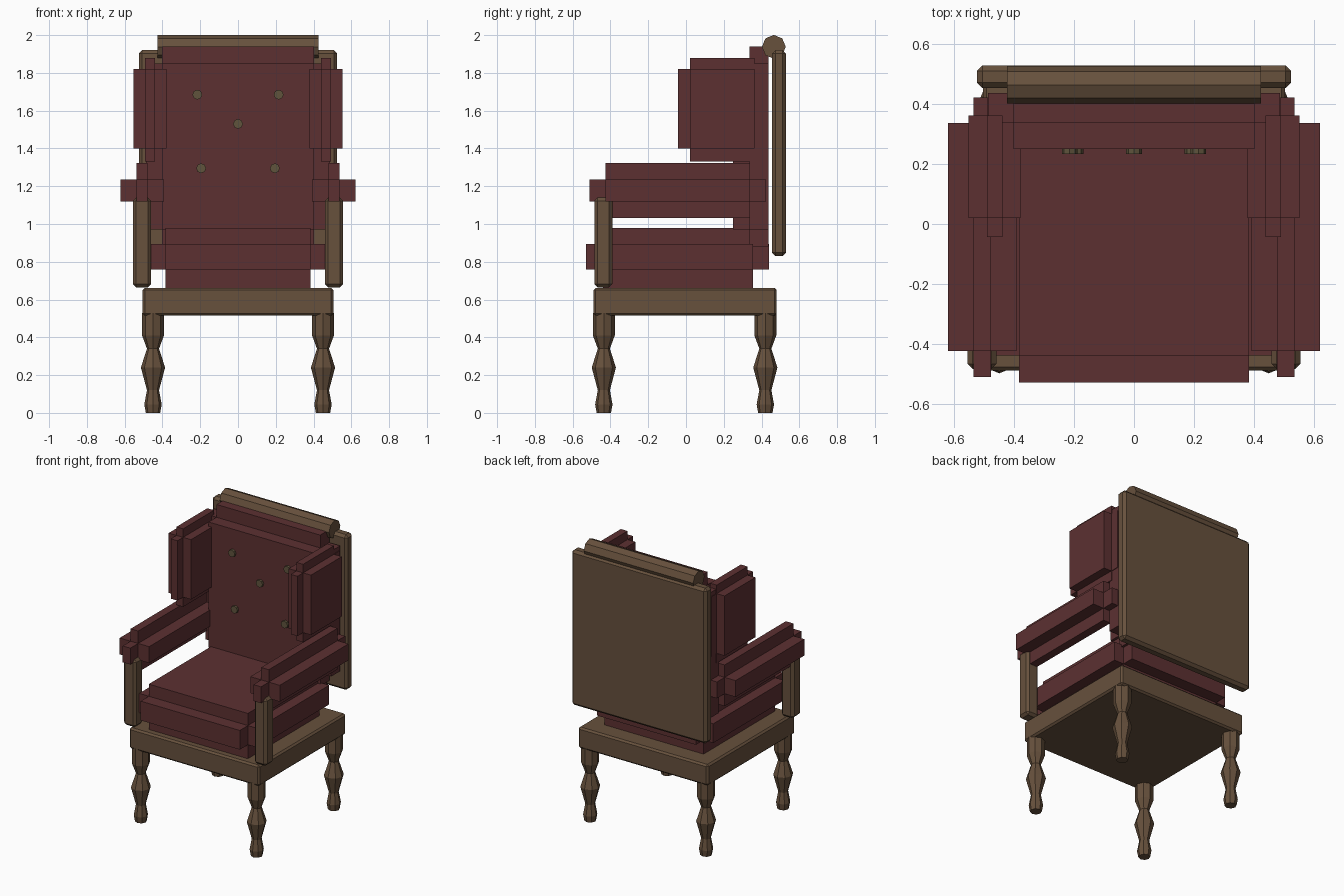
import bpy, bmesh, math
from mathutils import Matrix, Vector

cube = bpy.data.objects.get("Cube")
if cube:
    bpy.data.objects.remove(cube, do_unlink=True)


def material(name, rgb):
    m = bpy.data.materials.new(name)
    m.use_nodes = True
    m.diffuse_color = (*rgb, 1)
    m.node_tree.nodes["Principled BSDF"].inputs["Base Color"].default_value = (*rgb, 1)
    return m


wood = material("brown wood", (0.135, 0.082, 0.046))
fabric = material("dark red fabric", (0.107, 0.030, 0.031))
brass = material("dull brass", (0.115, 0.088, 0.046))


def finish(name, bm, mat):
    bmesh.ops.recalc_face_normals(bm, faces=bm.faces)
    mesh = bpy.data.meshes.new(name)
    bm.to_mesh(mesh)
    bm.free()
    mesh.materials.append(mat)
    obj = bpy.data.objects.new(name, mesh)
    bpy.context.collection.objects.link(obj)
    return obj


def add_box(bm, lo, hi):
    lo, hi = Vector(lo), Vector(hi)
    place = Matrix.Translation((lo + hi) / 2) @ Matrix.Diagonal((*(hi - lo), 1))
    bmesh.ops.create_cube(bm, size=1, matrix=place)


def block(name, lo, hi, bevel):
    """Wooden block with chamfered edges."""
    bm = bmesh.new()
    add_box(bm, lo, hi)
    bmesh.ops.bevel(bm, geom=bm.edges[:], offset=bevel, segments=1, affect='EDGES')
    return finish(name, bm, wood)


def cushion(name, lo, hi, puff):
    """Core box pushed outward along each axis in turn; puff is (low, high) per axis."""
    bm = bmesh.new()
    for axis, (down, up) in enumerate(puff):
        a, b = list(lo), list(hi)
        a[axis] -= down
        b[axis] += up
        add_box(bm, a, b)
    return finish(name, bm, fabric)


def rod(name, centre, radius, length, axis, mat, sides=8):
    bm = bmesh.new()
    turn = Matrix.Rotation(math.pi / 2, 4, axis)
    bmesh.ops.create_cone(bm, cap_ends=True, segments=sides, radius1=radius,
                          radius2=radius, depth=length,
                          matrix=Matrix.Translation(centre) @ turn)
    return finish(name, bm, mat)


def turned_leg(name, x, y):
    profile = [(0.038, 0), (0.046, 0.045), (0.032, 0.12), (0.064, 0.24),
               (0.032, 0.34), (0.058, 0.41), (0.058, 0.53)]
    sides = 8
    bm = bmesh.new()
    rings = []
    for r, z in profile:
        angles = [2 * math.pi * i / sides for i in range(sides)]
        rings.append([bm.verts.new((x + r * math.cos(a), y + r * math.sin(a), z))
                      for a in angles])
    for low, high in zip(rings, rings[1:]):
        for i in range(sides):
            j = (i + 1) % sides
            bm.faces.new((low[i], low[j], high[j], high[i]))
    bm.faces.new(rings[0])
    bm.faces.new(rings[-1])
    return finish(name, bm, wood)


# Wooden frame
block("seat_frame", (-0.505, -0.49, 0.515), (0.505, 0.48, 0.662), 0.012)
block("back_panel", (-0.525, 0.455, 0.83), (0.525, 0.53, 1.92), 0.018)
rod("top_rail", (0, 0.465, 1.938), 0.063, 0.85, 'Y', wood)

# Seat and back cushions
cushion("seat_cushion", (-0.385, -0.44, 0.76), (0.385, 0.355, 0.895),
        [(0.075, 0.075), (0.09, 0.085), (0.1, 0.085)])
cushion("back_cushion", (-0.403, 0.337, 0.97), (0.403, 0.437, 1.85),
        [(0.085, 0.085), (0.087, 0), (0.09, 0.09)])

# Mirrored parts
for side, s in (("left", 1), ("right", -1)):
    def span(x0, x1):
        return sorted((s * x0, s * x1))

    for place, y in (("front", -0.435), ("back", 0.42)):
        turned_leg(f"{place}_{side}_leg", s * 0.45, y)

    a, b = span(0.46, 0.556)
    block(f"{side}_arm_post", (a, -0.485, 0.665), (b, -0.39, 1.14), 0.017)

    a, b = span(0.478, 0.537)
    cushion(f"{side}_armrest", (a, -0.425, 1.12), (b, 0.338, 1.235),
            [(0.085, 0.085), (0.087, 0.085), (0.087, 0.087)])

    a, b = span(0.44, 0.492)
    cushion(f"{side}_wing", (a, 0.02, 1.40), (b, 0.362, 1.82),
            [(0.061, 0.061), (0.063, 0.06), (0.068, 0.06)])

# Tufting buttons
for i, (x, z) in enumerate([(-0.215, 1.685), (0.215, 1.685), (0, 1.53),
                            (-0.195, 1.295), (0.195, 1.295)]):
    rod(f"button_{i + 1}", (x, 0.247, z), 0.026, 0.026, 'X', brass)
